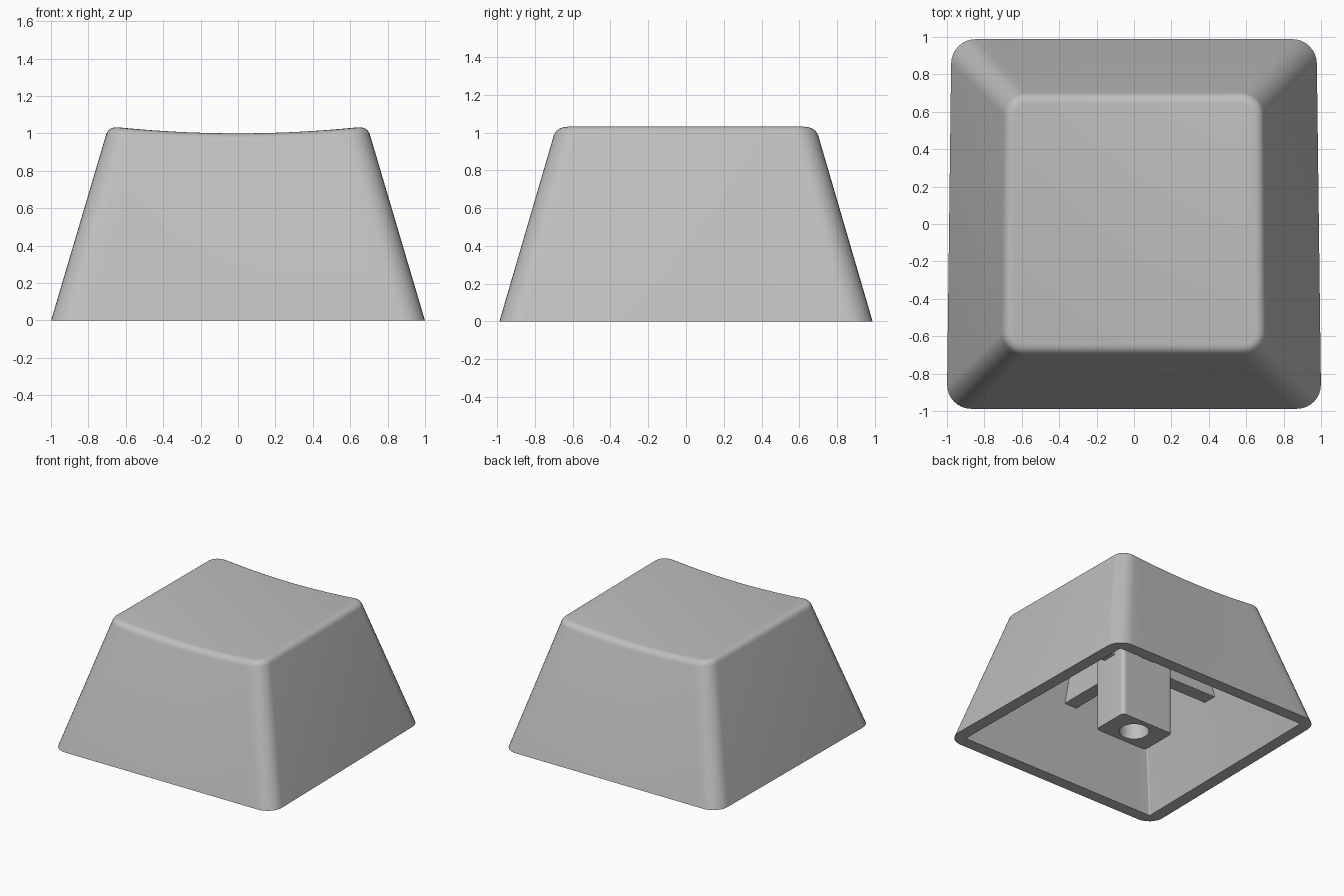
import bpy, bmesh, math

cube = bpy.data.objects.get("Cube")
if cube:
    bpy.data.objects.remove(cube)

GREY = (0.52, 0.52, 0.52, 1)
grey = bpy.data.materials.new("grey plastic")
grey.use_nodes = True
grey.diffuse_color = GREY
grey.node_tree.nodes["Principled BSDF"].inputs["Base Color"].default_value = GREY

ARC, SPAN = 8, 20       # segments per rounded corner and per straight edge
TAPER = 0.0127          # the body narrows slightly toward the back
DISH = 0.078            # depth of the cylindrical scoop on top


def half_ring(hx, hy, r):
    """Back half of a rounded rectangle, running from +x to -x."""
    corner = [(hx - r + r * math.cos(a), hy - r + r * math.sin(a))
              for a in (math.pi / 2 * i / ARC for i in range(ARC + 1))]
    w = hx - r
    straight = [(w - 2 * w * i / SPAN, hy) for i in range(1, SPAN)]
    return corner + straight + [(-x, y) for x, y in reversed(corner)]


def loft(name, sections, taper=0.0):
    """Join rounded sections (hx, hy, radius, z, dish) and cap both ends."""
    bm = bmesh.new()
    rings = []
    for hx, hy, r, z, dish in sections:
        back = half_ring(hx, hy, r)
        points = back + [(x, -y) for x, y in reversed(back)]
        rings.append([bm.verts.new((x * (1 - taper * y), y, z + dish * x * x))
                      for x, y in points])
    n = len(rings[0])
    for low, high in zip(rings, rings[1:]):
        for i in range(n):
            j = (i + 1) % n
            bm.faces.new((low[i], low[j], high[j], high[i]))
    # Caps run in strips from back to front
    for ring in (rings[0], rings[-1]):
        for i in range(n // 2 - 1):
            bm.faces.new((ring[i], ring[i + 1], ring[n - 2 - i], ring[n - 1 - i]))
    bmesh.ops.remove_doubles(bm, verts=bm.verts, dist=0.00005)
    bmesh.ops.recalc_face_normals(bm, faces=bm.faces)
    mesh = bpy.data.meshes.new(name)
    bm.to_mesh(mesh)
    bm.free()
    mesh.materials.append(grey)
    obj = bpy.data.objects.new(name, mesh)
    bpy.context.collection.objects.link(obj)
    bpy.ops.object.select_all(action='DESELECT')
    obj.select_set(True)
    bpy.context.view_layer.objects.active = obj
    bpy.ops.object.shade_smooth_by_angle(angle=math.radians(35))
    return obj


# Hollow shell: ceiling, inner wall, rim, outer wall, rounded edge, dished top
R = 0.06
CX, CY, CZ = 0.642, 0.643, 1.0 - R
shell = [(0.65, 0.65, 0.01, 0.88, 0),
         (0.89, 0.89, 0.01, 0, 0),
         (0.9885, 0.988, 0.13, 0, 0)]
for i in range(7):
    a = math.radians(16.5 + (90 - 16.5) * i / 6)
    out = R * math.cos(a)
    shell.append((CX + out, CY + out, 0.06 + out, CZ + R * math.sin(a), DISH))
loft("cap_shell", shell, TAPER)

# Central stem with a round blind hole
HOLE = 0.112
loft("stem", [(0.24, 0.158, 0.03, 0.92, 0),
              (0.24, 0.158, 0.03, 0, 0),
              (HOLE, HOLE, HOLE, 0, 0),
              (HOLE, HOLE, HOLE, 0.55, 0)])

# Crossed ribs under the ceiling, ending inside the walls
THICK = 0.057
for name, turned in (("rib_across", False), ("rib_along", True)):
    sections = []
    for length, z in ((0.77, 0.55), (0.68, 0.92)):
        hx, hy = (THICK, length) if turned else (length, THICK)
        sections.append((hx, hy, 0, z, 0))
    loft(name, sections)
